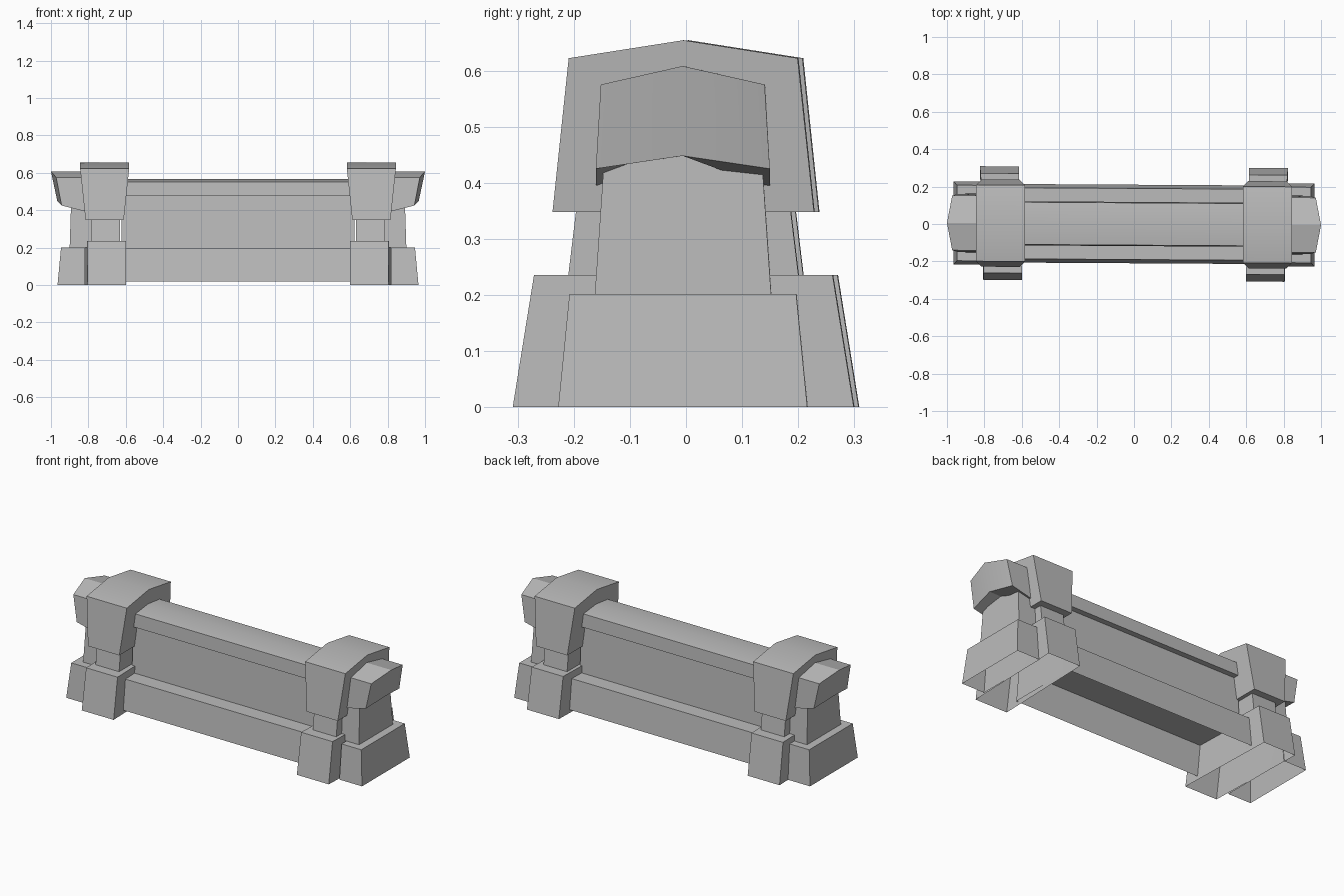
import bpy
import bmesh
import math
from mathutils import Vector

cube = bpy.data.objects.get("Cube")
if cube:
    bpy.data.objects.remove(cube, do_unlink=True)

stone = bpy.data.materials.new("grey_stone")
stone.use_nodes = True
GREY = (0.5, 0.5, 0.5, 1)
stone.diffuse_color = GREY
stone.node_tree.nodes["Principled BSDF"].inputs["Base Color"].default_value = GREY

SKEW = 0.006  # the whole wall runs very slightly off axis


def loft(name, rings, start=None, end=None, side=1):
    """Bridge two point rings; start and end list the closing faces by point index."""
    bm = bmesh.new()
    a, b = [[bm.verts.new(Vector((side * x, y - SKEW * side * x, z))) for x, y, z in ring]
            for ring in rings]
    n = len(a)
    for i in range(n):
        j = (i + 1) % n
        bm.faces.new((a[i], a[j], b[j], b[i]))
    for verts, faces in ((a, start or []), (b, end or [])):
        for face in faces:
            bm.faces.new([verts[i] for i in face])
    bmesh.ops.recalc_face_normals(bm, faces=bm.faces)
    mesh = bpy.data.meshes.new(name)
    bm.to_mesh(mesh)
    bm.free()
    mesh.materials.append(stone)
    obj = bpy.data.objects.new(name, mesh)
    bpy.context.collection.objects.link(obj)
    bpy.ops.object.select_all(action="DESELECT")
    obj.select_set(True)
    bpy.context.view_layer.objects.active = obj
    bpy.ops.object.shade_smooth_by_angle(angle=math.radians(25))
    return obj


def block(name, low, high, side=1, closed_bottom=False, splay=0):
    """Tapered block; low and high are (x0, x1, half depth, z)."""
    def ring(x0, x1, d, z):
        return [(x + splay * y, y, z) for x, y in ((x0, -d), (x1, -d), (x1, d), (x0, d))]
    quad = [(0, 1, 2, 3)]
    return loft(name, (ring(*low), ring(*high)), quad if closed_bottom else None, quad, side)


# Long wall between the pillars
block("wall_base", (-0.612, 0.612, 0.21, 0.02), (-0.612, 0.612, 0.19, 0.195))
block("wall_panel", (-0.622, 0.622, 0.1, 0.195), (-0.622, 0.622, 0.085, 0.48))
coping = [(-0.118, 0.475), (-0.113, 0.552), (0, 0.566), (0.113, 0.552), (0.118, 0.475)]
loft("wall_coping", [[(x, y, z) for y, z in coping] for x in (-0.65, 0.65)],
     [range(5)], [range(5)])

for side, label in ((1, "left"), (-1, "right")):
    # Pillar
    block(label + "_pillar_base", (0.607, 0.815, 0.304, 0), (0.607, 0.812, 0.266, 0.236),
          side, splay=0.03)
    block(label + "_pillar_shaft", (0.632, 0.785, 0.205, 0.236), (0.632, 0.785, 0.19, 0.36), side)
    hood = [(-0.233, 0.348), (-0.204, 0.622), (0, 0.654), (0.204, 0.622), (0.233, 0.348)]
    rings = [[(0.713 + s * (0.102 if z < 0.4 else 0.131), y, z) for y, z in hood]
             for s in (-1, 1)]
    loft(label + "_pillar_cap", rings, [range(5)], [range(5)], side)

    # End buttress
    block(label + "_end_base", (0.818, 0.965, 0.222, 0), (0.818, 0.946, 0.202, 0.202), side)
    block(label + "_end_shaft", (0.75, 0.9, 0.157, 0.202), (0.75, 0.892, 0.14, 0.45), side)
    outer = [(0.943, -0.155, 0.425), (0.972, -0.146, 0.575), (1, 0, 0.608),
             (0.972, 0.146, 0.575), (0.943, 0.155, 0.425), (0.966, 0, 0.448)]
    inner = [(0.8, y, 0.39 if z < 0.43 else z) for x, y, z in outer]
    halves = [(0, 1, 2, 5), (2, 3, 4, 5)]
    loft(label + "_end_cap", (inner, outer), halves, halves, side)
